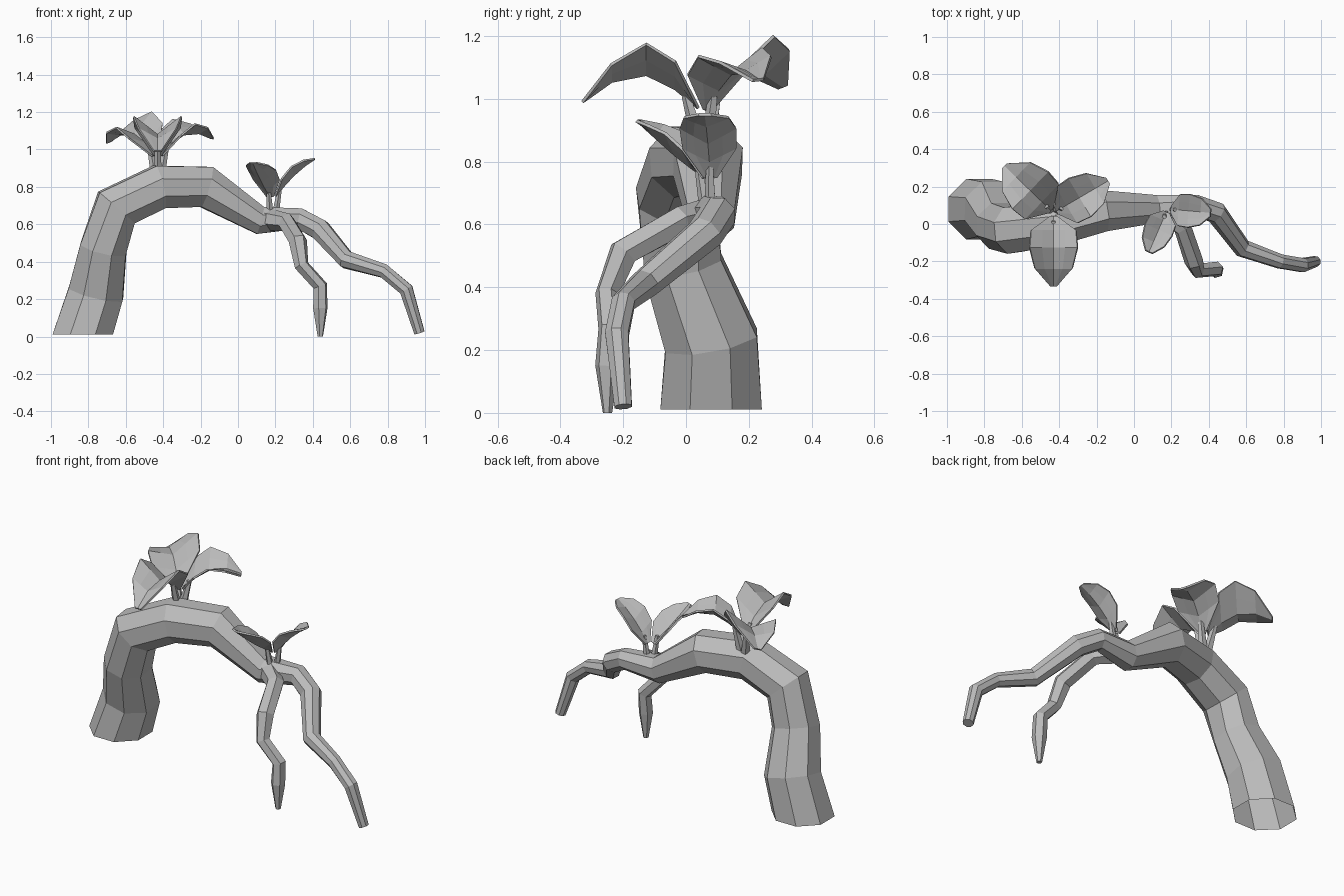
import bpy, bmesh, math
from mathutils import Vector

cube = bpy.data.objects.get("Cube")
if cube:
    bpy.data.objects.remove(cube)

shade = (.5, .5, .5, 1)
grey = bpy.data.materials.new("plain grey")
grey.use_nodes = True
grey.diffuse_color = shade
grey.node_tree.nodes["Principled BSDF"].inputs["Base Color"].default_value = shade


def finish(bm, name):
    bmesh.ops.recalc_face_normals(bm, faces=bm.faces)
    mesh = bpy.data.meshes.new(name)
    bm.to_mesh(mesh)
    bm.free()
    mesh.materials.append(grey)
    obj = bpy.data.objects.new(name, mesh)
    bpy.context.collection.objects.link(obj)
    return obj


def skin(bm, rows, closed):
    """Join neighbouring rows of vertices with quads."""
    for lower, upper in zip(rows, rows[1:]):
        count = len(lower)
        for k in range(count if closed else count - 1):
            n = (k + 1) % count
            bm.faces.new((lower[k], lower[n], upper[n], upper[k]))


def tube(name, path, sides, flat_start=False):
    """Faceted tube along (x, y, z, radius) points, open at the start."""
    bm = bmesh.new()
    points = [Vector(p[:3]) for p in path]
    last = len(points) - 1
    side = Vector((0, 1, 0))
    rings = []
    for i, point in enumerate(points):
        into = (point - points[max(i - 1, 0)]).normalized()
        out = (points[min(i + 1, last)] - point).normalized()
        axis = (into + out).normalized()
        if flat_start and i == 0:
            axis = Vector((0, 0, 1))
        side = (side - axis * side.dot(axis)).normalized()
        other = axis.cross(side)
        radius = path[i][3]
        ring = []
        for k in range(sides):
            angle = math.tau * (k + .5) / sides
            spoke = side * math.cos(angle) + other * math.sin(angle)
            ring.append(bm.verts.new(point + spoke * radius))
        rings.append(ring)
    skin(bm, rings, True)
    bm.faces.new(rings[-1])
    return finish(bm, name)


def leaf(name, base, tip, half, arch, cup, roll):
    """Cupped leaf whose midrib arches from base to tip."""
    bm = bmesh.new()
    run = tip - base
    across = Vector((-run.y, run.x, 0)).normalized()
    rows = []
    for t in (0, .2, .45, .75, 1):
        swell = max(math.sin(math.pi * t ** .7), 0)
        width = .02 + half * math.sqrt(swell)
        midrib = base + run * t
        midrib.z += arch * math.sin(math.pi * t)
        row = []
        for s in (-1, -.5, 0, .5, 1):
            rise = cup * swell * abs(s) + roll * s * width
            row.append(bm.verts.new(midrib + across * width * s + Vector((0, 0, rise))))
        rows.append(row)
    skin(bm, rows, False)
    obj = finish(bm, name)
    solid = obj.modifiers.new("thickness", "SOLIDIFY")
    solid.thickness = .01
    solid.offset = 0


def cluster(size, crown, thick, leaves):
    """Leaves spreading from one crown, each on its own short stem."""
    crown = Vector(crown)
    for where, (tip, half, arch, cup, roll) in leaves.items():
        tip = Vector(tip)
        spread = tip - crown
        spread.z = 0
        base = crown + spread.normalized() * .02
        leaf(f"{size}_{where}_leaf", base, tip, half, arch, cup, roll)
        foot = base - Vector((0, 0, .1))
        top = base + spread * .1 + Vector((0, 0, .04))
        tube(f"{size}_{where}_stem", [(*foot, thick), (*top, thick * .6)], 5)


# Arched trunk running on into the long branch
tube("trunk_and_long_branch", [
    (-.83, .08, .01, .175), (-.76, .08, .23, .16),
    (-.72, -.01, .47, .135), (-.65, -.03, .69, .135),
    (-.42, 0, .8, .125), (-.17, .07, .8, .12),
    (.12, .08, .62, .08), (.33, .1, .63, .06),
    (.44, .06, .57, .06), (.58, -.13, .41, .05),
    (.78, -.2, .35, .04), (.9, -.22, .25, .04),
    (.97, -.2, .02, .03)], 8, True)

# Short hanging branch
tube("short_branch", [
    (.14, .08, .63, .06), (.26, -.02, .61, .05),
    (.32, -.2, .51, .05), (.34, -.25, .38, .04),
    (.44, -.24, .27, .04), (.44, -.25, .15, .04),
    (.44, -.25, 0, .015)], 6)

# Large leaf cluster on the crest of the arch
cluster("large", (-.43, .06, .97), .025, {
    "front": ((-.43, -.33, .99), .11, .1, .1, 0),
    "right": ((-.69, .31, 1.04), .12, .08, .08, -.3),
    "left": ((-.14, .23, 1.06), .1, .07, .07, .1)})

# Small leaf cluster above the fork
cluster("small", (.18, .08, .75), .02, {
    "right": ((.08, -.15, .93), .06, -.01, .07, 0),
    "left": ((.41, .06, .95), .07, .02, .05, 0)})
